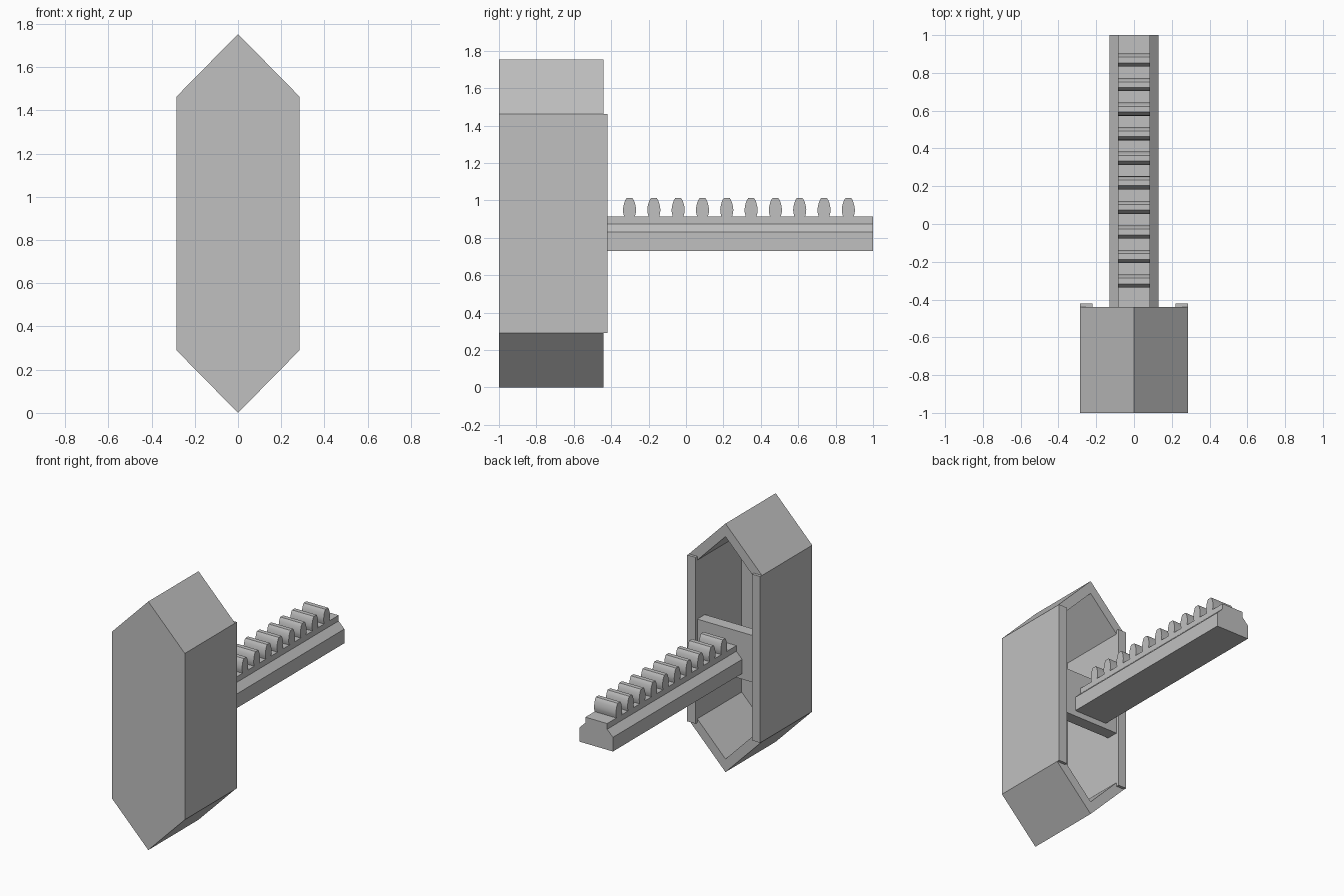
import bpy, bmesh, math

if "Cube" in bpy.data.objects:
    bpy.data.objects.remove(bpy.data.objects["Cube"])

grey = bpy.data.materials.new("plain grey")
grey.diffuse_color = (0.53, 0.53, 0.53, 1)
grey.use_nodes = True
grey.node_tree.nodes["Principled BSDF"].inputs["Base Color"].default_value = grey.diffuse_color


def finish(name, bm):
    bmesh.ops.recalc_face_normals(bm, faces=bm.faces)
    me = bpy.data.meshes.new(name)
    bm.to_mesh(me)
    bm.free()
    me.materials.append(grey)
    ob = bpy.data.objects.new(name, me)
    bpy.context.collection.objects.link(ob)
    return ob


def ring(bm, pts, fixed, axis):
    """Outline of 2D points, placed at a fixed x or y."""
    return [bm.verts.new((fixed, a, b) if axis == "x" else (a, fixed, b)) for a, b in pts]


def bridge(bm, r1, r2):
    n = len(r1)
    for i in range(n):
        j = (i + 1) % n
        bm.faces.new((r1[i], r1[j], r2[j], r2[i]))


def prism(bm, pts, lo, hi, axis):
    a, b = ring(bm, pts, lo, axis), ring(bm, pts, hi, axis)
    bridge(bm, a, b)
    bm.faces.new(a)
    bm.faces.new(b)


def box(name, x0, x1, y0, y1, z0, z1):
    bm = bmesh.new()
    prism(bm, [(x0, z0), (x1, z0), (x1, z1), (x0, z1)], y0, y1, "y")
    return finish(name, bm)


def hexagon(inset):
    w = 0.285 - inset
    tip = inset * math.sqrt(2)
    side = 0.29 + inset * math.tan(math.pi / 8)
    return [(0, tip), (w, side), (w, 1.753 - side),
            (0, 1.753 - tip), (-w, 1.753 - side), (-w, side)]


WALL = 0.065
FRONT, RIM = -1.0, -0.44

# Hollow stretched-hexagon shell, open at the back
bm = bmesh.new()
outer, inner = hexagon(0), hexagon(WALL)
rings = [ring(bm, p, y, "y") for p, y in
         ((outer, FRONT), (outer, RIM), (inner, RIM), (inner, FRONT + WALL))]
for r1, r2 in zip(rings, rings[1:]):
    bridge(bm, r1, r2)
bm.faces.new(rings[0])
bm.faces.new(rings[-1])
finish("shell", bm)

# Raised lips on the two side walls
for side, s in (("left", -1), ("right", 1)):
    xs = sorted((s * 0.22, s * 0.285))
    box(side + "_lip", xs[0], xs[1], RIM, -0.42, 0.29, 1.463)

# Cross plate holding the rack
box("cross_plate", -0.22, 0.22, -0.525, RIM, 0.69, 1.02)

# Rack bar with chamfered shoulders
half = [(0.13, 0.73), (0.13, 0.83), (0.085, 0.875), (0.085, 0.915)]
bm = bmesh.new()
prism(bm, half + [(-x, z) for x, z in reversed(half)], RIM, 1.0, "y")
finish("rack_bar", bm)

# Ten rounded gear teeth
half = [(0.029, 0.915), (0.034, 0.935), (0.035, 0.95), (0.033, 0.968),
        (0.028, 0.988), (0.022, 1.003), (0.015, 1.013)]
bm = bmesh.new()
for i in range(10):
    c = -0.302 + i * 0.13
    pts = [(c + y, z) for y, z in half] + [(c - y, z) for y, z in reversed(half)]
    prism(bm, pts, -0.085, 0.085, "x")
teeth = finish("rack_teeth", bm)
bpy.context.view_layer.objects.active = teeth
teeth.select_set(True)
bpy.ops.object.shade_smooth_by_angle(angle=math.radians(30))
